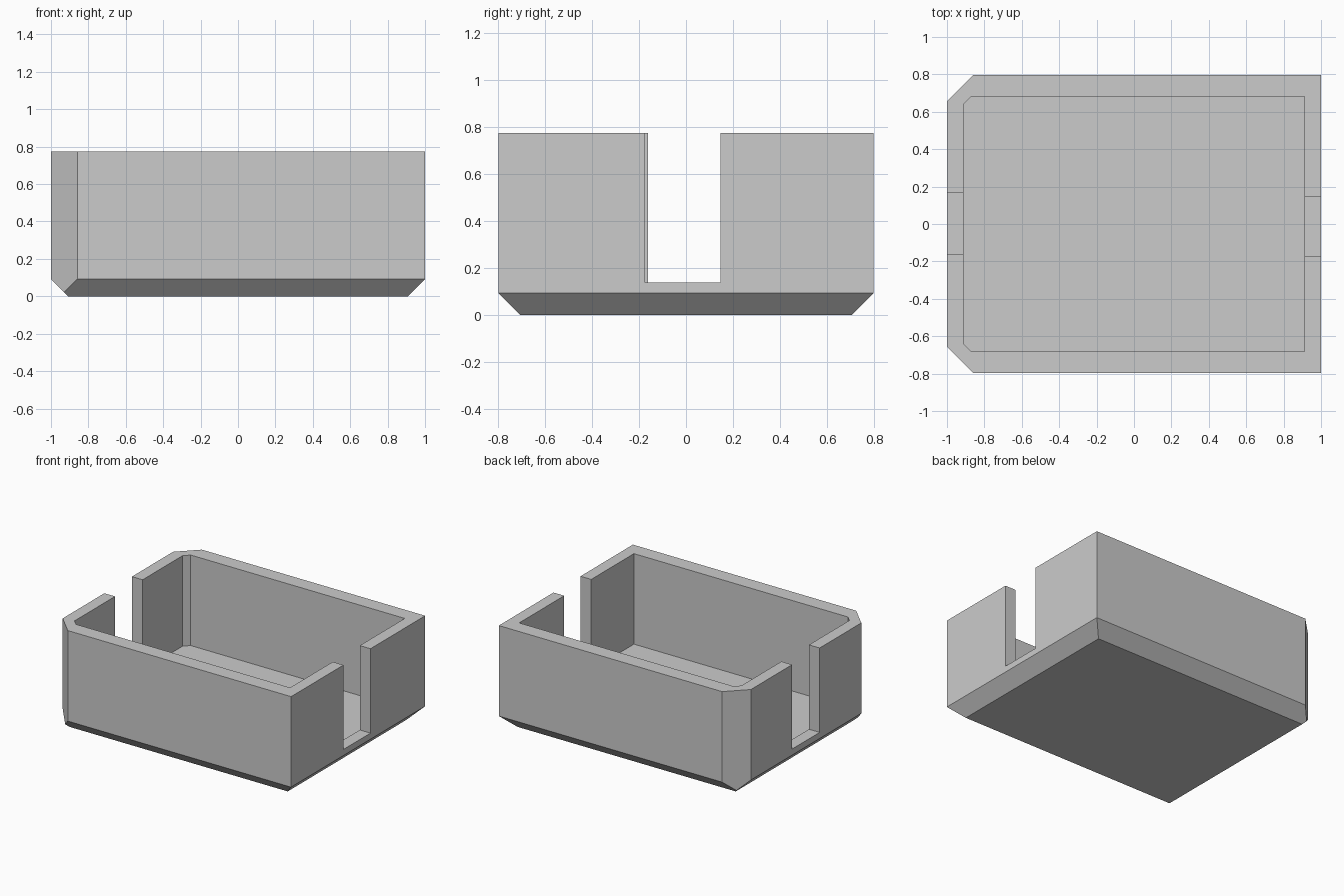
import bpy
import bmesh
from mathutils import Vector

default_cube = bpy.data.objects.get("Cube")
if default_cube:
    bpy.data.objects.remove(default_cube, do_unlink=True)

HALF_X, HALF_Y, HEIGHT = 1.0, 0.797, 0.773   # outer size
CHAMFER = 0.092                              # bevel round the underside
IN_X, IN_Y, FLOOR = 0.911, 0.682, 0.092      # hollow
SILL = 0.138                                 # bottom of the side slots
OUTER_CUT, INNER_CUT = 1.656, 1.553          # |x| + |y| at the clipped corners

grey = bpy.data.materials.new("plain grey")
grey.use_nodes = True
colour = (0.6, 0.6, 0.6, 1)
grey.diffuse_color = colour
grey.node_tree.nodes["Principled BSDF"].inputs["Base Color"].default_value = colour


def clip(bm, point, normal):
    """Slice off everything on the normal side of a plane and cap it."""
    geom = bm.verts[:] + bm.edges[:] + bm.faces[:]
    cut = bmesh.ops.bisect_plane(bm, geom=geom, plane_co=point,
                                 plane_no=normal, clear_outer=True)
    rim = [e for e in cut["geom_cut"] if isinstance(e, bmesh.types.BMEdge)]
    bmesh.ops.contextual_create(bm, geom=rim)


def block(name, low, high, planes=()):
    """A box between two corners, trimmed by planes."""
    low, high = Vector(low), Vector(high)
    bm = bmesh.new()
    bmesh.ops.create_cube(bm, size=1)
    for v in bm.verts:
        v.co = (low + high) / 2 + v.co * (high - low)
    for point, normal in planes:
        clip(bm, point, normal)
    bmesh.ops.recalc_face_normals(bm, faces=bm.faces)
    mesh = bpy.data.meshes.new(name)
    bm.to_mesh(mesh)
    bm.free()
    mesh.materials.append(grey)
    obj = bpy.data.objects.new(name, mesh)
    bpy.context.collection.objects.link(obj)
    return obj


def corner_planes(reach):
    """The two clipped corners on the right-hand end."""
    return [((-reach, 0, 0), (-1, s, 0)) for s in (-1, 1)]


# Tray body with chamfered underside and two clipped corners
underside = [((s * (HALF_X - CHAMFER), 0, 0), (s, 0, -1)) for s in (-1, 1)]
underside += [((0, s * (HALF_Y - CHAMFER), 0), (0, s, -1)) for s in (-1, 1)]
tray = block("tray", (-HALF_X, -HALF_Y, 0), (HALF_X, HALF_Y, HEIGHT),
             underside + corner_planes(OUTER_CUT))

# Hollow and the two end slots
cutters = [
    block("hollow_cutter", (-IN_X, -IN_Y, FLOOR), (IN_X, IN_Y, 1),
          corner_planes(INNER_CUT)),
    block("left_slot_cutter", (0.8, -0.174, SILL), (1.2, 0.147, 1.1)),
    block("right_slot_cutter", (-1.2, -0.161, SILL), (-0.8, 0.167, 1.1)),
]
for cutter in cutters:
    cutter.hide_render = True
    cutter.display_type = 'WIRE'
    mod = tray.modifiers.new(cutter.name, 'BOOLEAN')
    mod.operation = 'DIFFERENCE'
    mod.solver = 'EXACT'
    mod.object = cutter

# Bake the cuts and drop the helpers
bpy.context.view_layer.update()
graph = bpy.context.evaluated_depsgraph_get()
carved = bpy.data.meshes.new_from_object(tray.evaluated_get(graph))
tray.modifiers.clear()
tray.data = carved
for cutter in cutters:
    bpy.data.objects.remove(cutter, do_unlink=True)
